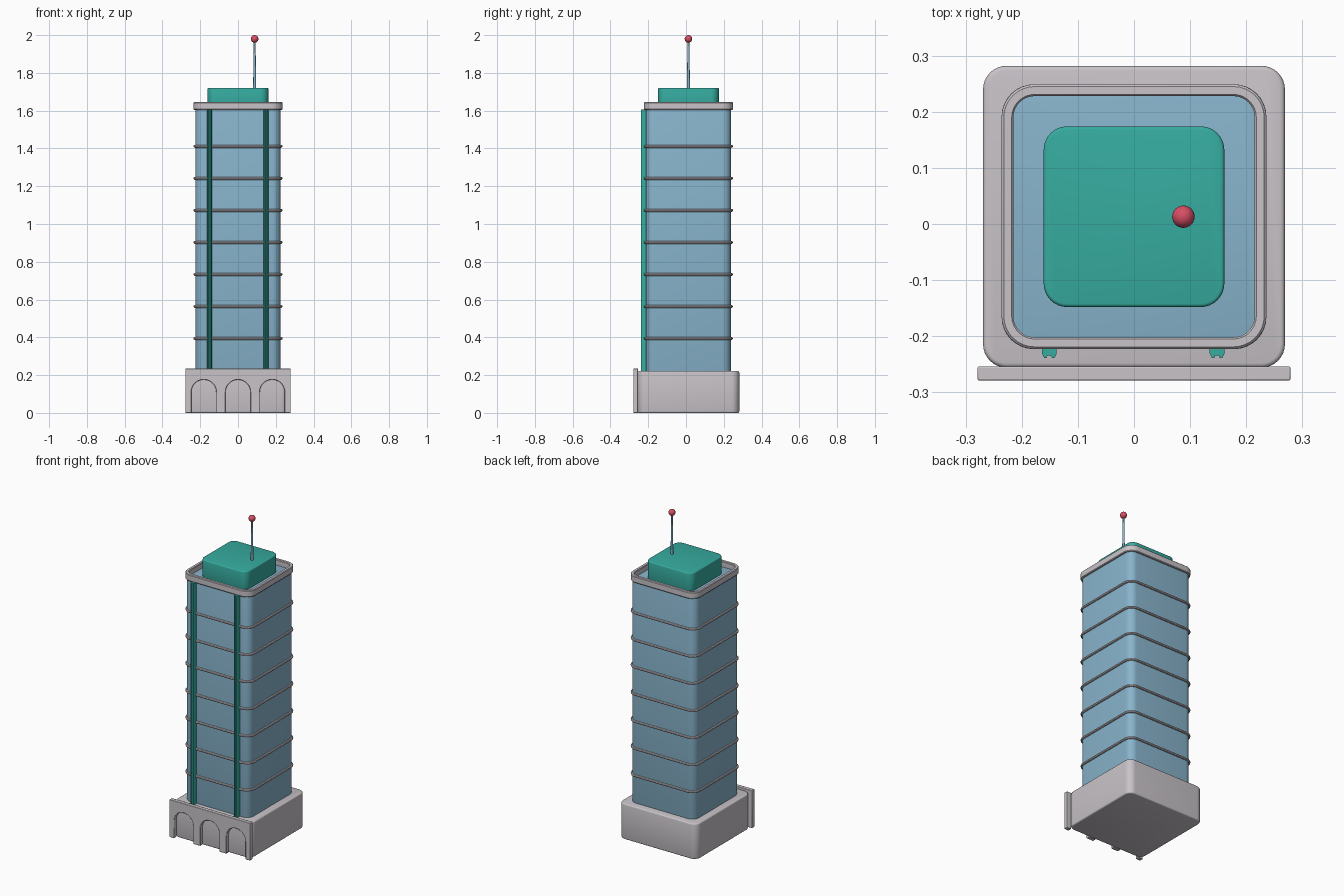
import bpy, bmesh, math

if "Cube" in bpy.data.objects:
    bpy.data.objects.remove(bpy.data.objects["Cube"])

CY = 0.013  # the tower axis sits slightly behind the origin


def material(name, rgb):
    m = bpy.data.materials.new(name)
    lin = [((c / 255 + 0.055) / 1.055) ** 2.4 for c in rgb]
    m.diffuse_color = (*lin, 1)
    m.use_nodes = True
    m.node_tree.nodes["Principled BSDF"].inputs["Base Color"].default_value = m.diffuse_color
    return m


STONE = material("pale stone", (200, 195, 200))
GLASS = material("blue glass", (136, 180, 204))
TEAL = material("teal", (54, 172, 160))
RED = material("red", (215, 78, 100))


def finish(name, bm, mat, bevel=0):
    bmesh.ops.recalc_face_normals(bm, faces=bm.faces)
    me = bpy.data.meshes.new(name)
    bm.to_mesh(me)
    bm.free()
    me.materials.append(mat)
    ob = bpy.data.objects.new(name, me)
    bpy.context.collection.objects.link(ob)
    if bevel:
        mod = ob.modifiers.new("soft edges", 'BEVEL')
        mod.width, mod.segments, mod.limit_method = bevel, 2, 'ANGLE'
        mod.angle_limit = math.radians(40)
    bpy.ops.object.select_all(action='DESELECT')
    ob.select_set(True)
    bpy.context.view_layer.objects.active = ob
    bpy.ops.object.shade_smooth_by_angle(angle=math.radians(35))
    return ob


def rounded_square(half, radius, steps=8):
    pts = []
    for q, (sx, sy) in enumerate([(1, 1), (-1, 1), (-1, -1), (1, -1)]):
        for i in range(steps + 1):
            a = math.pi / 2 * (q + i / steps)
            pts.append((sx * (half - radius) + radius * math.cos(a),
                        sy * (half - radius) + radius * math.sin(a)))
    return pts


def loft(name, sections, mat, ring=False):
    """Stack rounded squares (half size, corner radius, z); ring closes the loop."""
    bm = bmesh.new()
    loops = [[bm.verts.new((x, y + CY, z)) for x, y in rounded_square(h, r)]
             for h, r, z in sections]
    pairs = list(zip(loops, loops[1:])) + ([(loops[-1], loops[0])] if ring else [])
    for a, b in pairs:
        for i in range(len(a)):
            j = (i + 1) % len(a)
            bm.faces.new((a[i], a[j], b[j], b[i]))
    if not ring:
        bm.faces.new(loops[0])
        bm.faces.new(loops[-1])
    return finish(name, bm, mat)


def soft_block(name, half, radius, z0, z1, b, mat):
    """Rounded square block with rolled top and bottom edges."""
    arc = [(b * (1 - math.sin(t)), b * (1 - math.cos(t)))
           for t in (0, math.pi / 6, math.pi / 3, math.pi / 2)]
    low = [(half - i, radius - i, z0 + k) for i, k in arc]
    high = [(half - i, radius - i, z1 - k) for i, k in reversed(arc)]
    return loft(name, low + high, mat)


def extrude(name, pts, vec, mat, bevel=0):
    bm = bmesh.new()
    face = bm.faces.new([bm.verts.new(p) for p in pts])
    res = bmesh.ops.extrude_face_region(bm, geom=[face], use_keep_orig=True)
    bmesh.ops.translate(bm, vec=vec,
                        verts=[v for v in res["geom"] if isinstance(v, bmesh.types.BMVert)])
    return finish(name, bm, mat, bevel)


# Base, glass shaft and roof housing
soft_block("base", 0.269, 0.042, 0.0, 0.222, 0.008, STONE)
soft_block("glass_shaft", 0.225, 0.045, 0.218, 1.61, 0.005, GLASS)
soft_block("roof_housing", 0.161, 0.042, 1.60, 1.72, 0.006, TEAL)

# Floor bands, round in section
for n in range(7):
    z = 0.394 + n * 0.1695
    prof = []
    for k in range(8):
        a = math.tau * k / 8
        d = 0.0075 * math.cos(a)
        prof.append((0.2285 + d, 0.05 + d, z + 0.0075 * math.sin(a)))
    loft(f"floor_band_{n + 1}", prof, STONE, ring=True)

# Parapet around the roof
loft("parapet", [(0.215, 0.038, 1.604), (0.233, 0.056, 1.604), (0.236, 0.059, 1.608),
                 (0.236, 0.059, 1.641), (0.232, 0.055, 1.645), (0.218, 0.041, 1.645),
                 (0.215, 0.038, 1.641)], STONE, ring=True)

# Arcade plate with three arches open at the bottom
R, SPRING = 0.066, 0.110
outline = [(-0.279, 0), (-0.279, 0.235), (0.279, 0.235), (0.279, 0)]
for cx in (0.181, 0, -0.181):
    outline.append((cx + R, 0))
    outline += [(cx + R * math.cos(math.pi * i / 18), SPRING + R * math.sin(math.pi * i / 18))
                for i in range(19)]
    outline.append((cx - R, 0))
extrude("arcade", [(x, -0.279, z) for x, z in outline], (0, 0.025, 0), STONE, 0.003)

# Grooved vertical fins on the front
half_fin = [(0.013, -0.208), (0.013, -0.231), (0.009, -0.239), (0.005, -0.239), (0.003, -0.234)]
fin = half_fin + [(-x, y) for x, y in reversed(half_fin)]
for side, cx in (("left", -0.151), ("right", 0.148)):
    extrude(f"{side}_fin", [(cx + x, y, 0.22) for x, y in fin], (0, 0, 1.386), TEAL)

# Tapered mast with a beacon ball
bm = bmesh.new()
bmesh.ops.create_cone(bm, cap_ends=True, segments=16, radius1=0.008, radius2=0.005, depth=0.26)
bmesh.ops.translate(bm, vec=(0.088, CY, 1.845), verts=bm.verts)
finish("mast", bm, GLASS)
bm = bmesh.new()
bmesh.ops.create_uvsphere(bm, u_segments=24, v_segments=14, radius=0.02)
bmesh.ops.translate(bm, vec=(0.088, CY, 1.98), verts=bm.verts)
finish("beacon", bm, RED)
